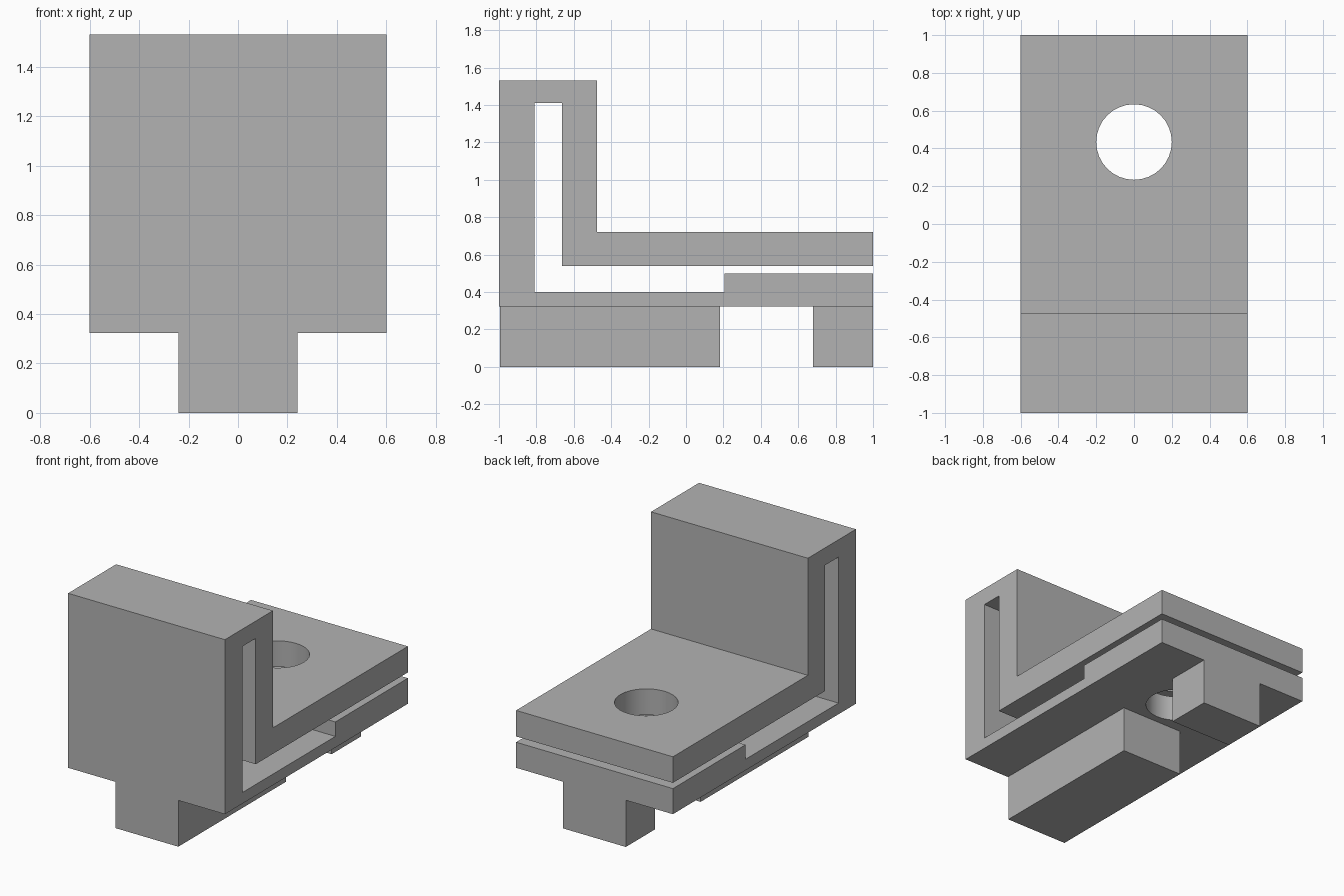
import bpy
import bmesh
import math
from mathutils import Vector

cube = bpy.data.objects.get("Cube")
if cube:
    bpy.data.objects.remove(cube, do_unlink=True)

grey = bpy.data.materials.new("plain_grey")
grey.use_nodes = True
colour = (0.45, 0.45, 0.45, 1)
grey.diffuse_color = colour
grey.node_tree.nodes["Principled BSDF"].inputs["Base Color"].default_value = colour


def extrude_profile(name, points, half_width):
    """Extrude a side profile of (y, z) points across x."""
    bm = bmesh.new()
    face = bm.faces.new([bm.verts.new((-half_width, y, z)) for y, z in points])
    grown = bmesh.ops.extrude_face_region(bm, geom=[face])
    verts = [v for v in grown["geom"] if isinstance(v, bmesh.types.BMVert)]
    bmesh.ops.translate(bm, vec=Vector((2 * half_width, 0, 0)), verts=verts)
    bmesh.ops.recalc_face_normals(bm, faces=bm.faces)
    mesh = bpy.data.meshes.new(name)
    bm.to_mesh(mesh)
    bm.free()
    obj = bpy.data.objects.new(name, mesh)
    bpy.context.collection.objects.link(obj)
    mesh.materials.append(grey)
    return obj


PLATE_BOTTOM = 0.323

# Folded clip: base plate, front wall, top bend, inner wall and upper plate
clip = extrude_profile("folded_clip", [
    (-1, PLATE_BOTTOM), (1, PLATE_BOTTOM), (1, 0.5), (0.207, 0.5),
    (0.207, 0.4), (-0.81, 0.4), (-0.81, 1.41), (-0.663, 1.41),
    (-0.663, 0.54), (1, 0.54), (1, 0.72), (-0.475, 0.72),
    (-0.475, 1.53), (-1, 1.53)], 0.6)

# Round hole through both plates
bpy.ops.mesh.primitive_cylinder_add(vertices=32, radius=0.2, depth=1,
                                    location=(0, 0.434, 0.6))
cutter = bpy.context.object
cutter.name = "hole_cutter"
cutter.data.materials.append(grey)
cutter.hide_render = True
cut = clip.modifiers.new("hole", "BOOLEAN")
cut.operation = "DIFFERENCE"
cut.solver = "EXACT"
cut.object = cutter
bpy.ops.object.select_all(action="DESELECT")
clip.select_set(True)
bpy.context.view_layer.objects.active = clip
bpy.ops.object.modifier_apply(modifier=cut.name)
bpy.data.objects.remove(cutter, do_unlink=True)
bpy.ops.object.shade_smooth_by_angle(angle=math.radians(30))

# Guide rails under the base plate, either side of the hole
for name, front, back in (("front_rail", -0.995, 0.183), ("back_rail", 0.68, 1)):
    extrude_profile(name, [(front, 0), (back, 0), (back, PLATE_BOTTOM),
                           (front, PLATE_BOTTOM)], 0.24)
